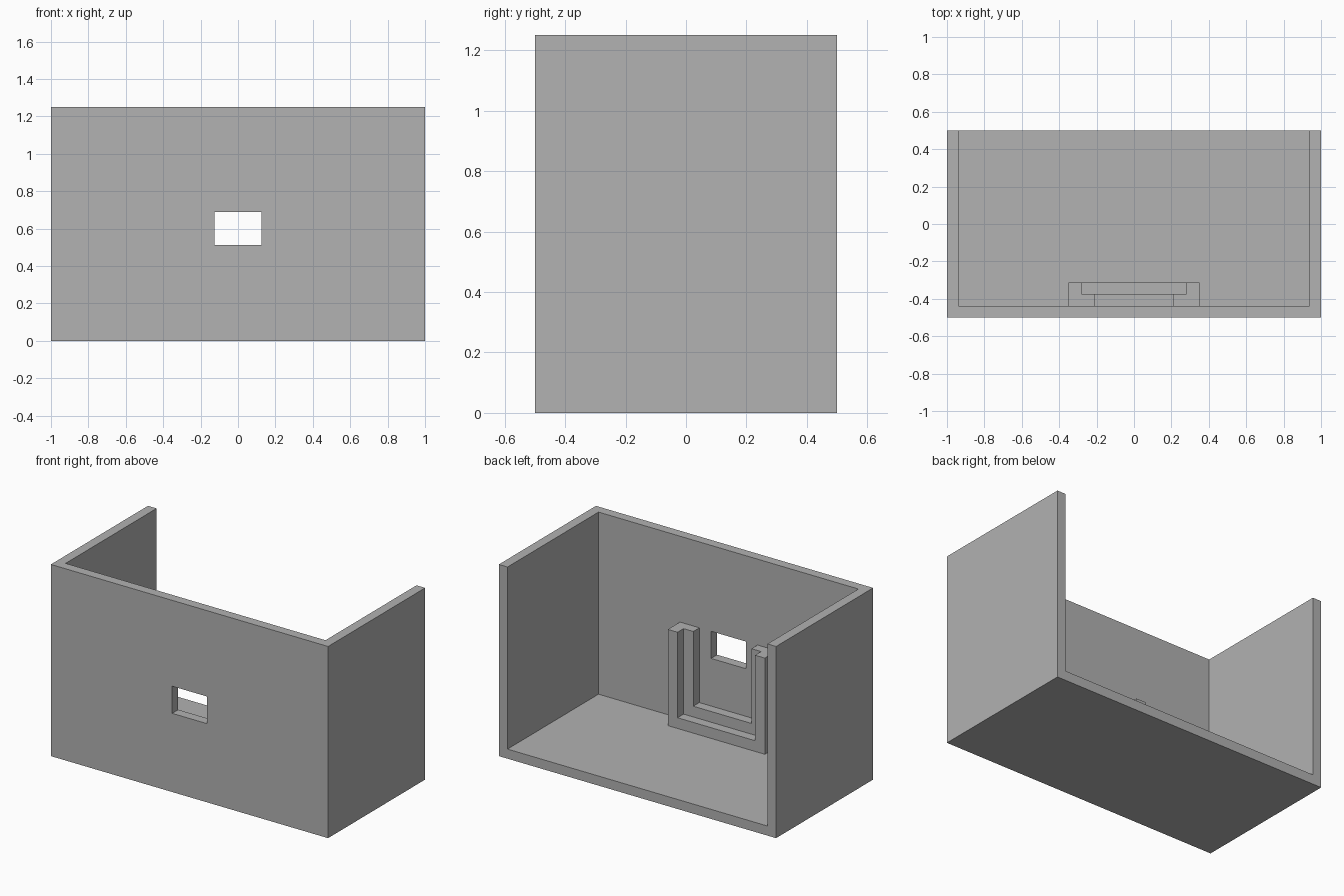
import bpy

if "Cube" in bpy.data.objects:
    bpy.data.objects.remove(bpy.data.objects["Cube"], do_unlink=True)

grey = bpy.data.materials.new("plain_grey")
grey.use_nodes = True
colour = (0.445, 0.445, 0.445, 1)
grey.diffuse_color = colour
grey.node_tree.nodes["Principled BSDF"].inputs["Base Color"].default_value = colour

WALL = 0.0625          # thickness of walls and floor
HALF_W, HALF_D, HEIGHT = 1.0, 0.5, 1.25
INNER_FRONT = -HALF_D + WALL
OVER = 0.2             # cutters reach this far past open sides


def box(name, half_width, y, z):
    """Box centred on x, spanning the given y and z ranges."""
    bpy.ops.mesh.primitive_cube_add(size=1, location=(0, sum(y) / 2, sum(z) / 2))
    obj = bpy.context.object
    obj.name = obj.data.name = name
    obj.scale = (2 * half_width, y[1] - y[0], z[1] - z[0])
    bpy.ops.object.transform_apply(location=True, rotation=False, scale=True)
    obj.data.materials.append(grey)
    return obj


def cut(target, half_width, y, z):
    """Subtract a box from the target."""
    cutter = box("cutter", half_width, y, z)
    cutter.hide_render = True
    mod = target.modifiers.new("cut", "BOOLEAN")
    mod.operation = "DIFFERENCE"
    mod.solver = "EXACT"
    mod.object = cutter
    bpy.context.view_layer.objects.active = target
    bpy.ops.object.modifier_apply(modifier=mod.name)
    bpy.data.objects.remove(cutter, do_unlink=True)


# Enclosure, open at the top and back, with a window in the front wall
enclosure = box("enclosure", HALF_W, (-HALF_D, HALF_D), (0, HEIGHT))
cut(enclosure, HALF_W - WALL, (INNER_FRONT, HALF_D + OVER), (WALL, HEIGHT + OVER))
cut(enclosure, 0.125, (-HALF_D - OVER, INNER_FRONT + OVER), (0.513, 0.69))

# U-shaped bracket standing behind the window, stepped towards the back
TOP, STEP = 0.69, 0.07
back = INNER_FRONT + 2 * WALL
bracket = box("window_bracket", 0.35, (INNER_FRONT, back), (WALL, TOP))
cut(bracket, 0.35 - STEP, (INNER_FRONT + WALL, back + OVER), (WALL + STEP, TOP + OVER))
cut(bracket, 0.35 - 2 * STEP, (INNER_FRONT - OVER, back + OVER),
    (WALL + 2 * STEP, TOP + OVER))
